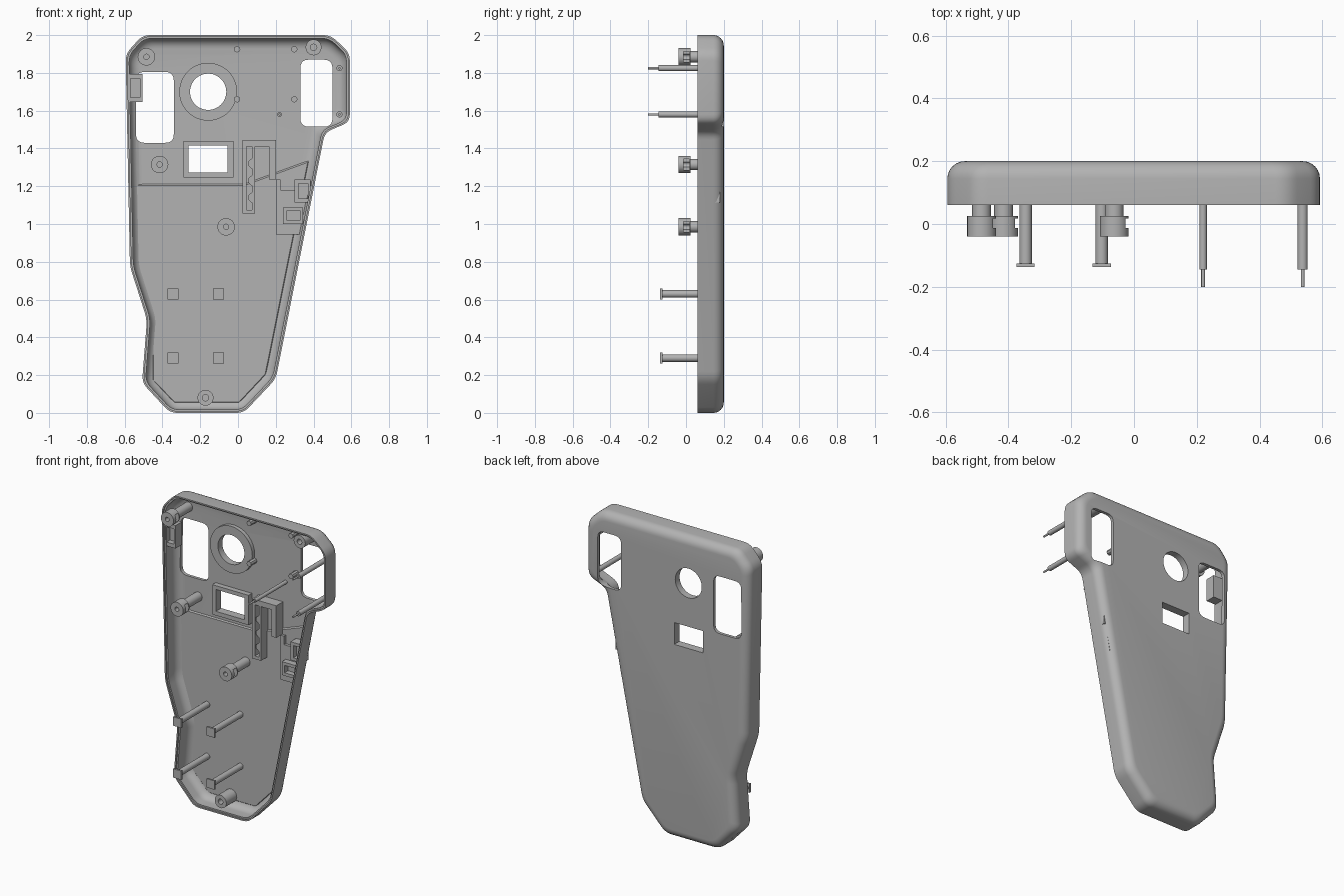
import bpy, bmesh, math
from mathutils import Vector

cube = bpy.data.objects.get("Cube")
if cube:
    bpy.data.objects.remove(cube, do_unlink=True)

grey = bpy.data.materials.new("plain grey")
grey.use_nodes = True
COLOR = (0.45, 0.45, 0.45, 1)
grey.diffuse_color = COLOR
grey.node_tree.nodes["Principled BSDF"].inputs["Base Color"].default_value = COLOR

FRONT, FLOOR, BACK = 0.06, 0.18, 0.2


def inset(pts, d):
    """Move a counter-clockwise outline inward by d."""
    out = []
    for i, p in enumerate(pts):
        p = Vector(p)
        a = (p - Vector(pts[i - 1])).normalized()
        b = (Vector(pts[(i + 1) % len(pts)]) - p).normalized()
        n1, n2 = Vector((-a.y, a.x)), Vector((-b.y, b.x))
        out.append(p + (n1 + n2) * d / (1 + n1.dot(n2)))
    return out


def rounded(pts, r, steps=5):
    """Replace every corner by a short curve."""
    out = []
    for i, p in enumerate(pts):
        p = Vector(p)
        a = p + (Vector(pts[i - 1]) - p).normalized() * r
        b = p + (Vector(pts[(i + 1) % len(pts)]) - p).normalized() * r
        for k in range(steps + 1):
            t = k / steps
            out.append(a * (1 - t) ** 2 + p * 2 * t * (1 - t) + b * t * t)
    return out


def circle(x, z, r, n=32):
    return [(x + r * math.cos(math.tau * i / n), z + r * math.sin(math.tau * i / n))
            for i in range(n)]


def rect(x0, x1, z0, z1):
    return [(x0, z0), (x1, z0), (x1, z1), (x0, z1)]


def loft(name, rings):
    """Closed solid through a list of (xz outline, y) rings."""
    bm = bmesh.new()
    loops = [[bm.verts.new((p[0], y, p[1])) for p in pts] for pts, y in rings]
    for a, b in zip(loops, loops[1:]):
        for i in range(len(a)):
            j = (i + 1) % len(a)
            bm.faces.new((a[i], a[j], b[j], b[i]))
    bm.faces.new(loops[0])
    bm.faces.new(loops[-1])
    bmesh.ops.recalc_face_normals(bm, faces=bm.faces)
    mesh = bpy.data.meshes.new(name)
    bm.to_mesh(mesh)
    bm.free()
    mesh.materials.append(grey)
    ob = bpy.data.objects.new(name, mesh)
    bpy.context.collection.objects.link(ob)
    return ob


def prism(name, pts, y0, y1):
    return loft(name, [(pts, y0), (pts, y1)])


def activate(ob):
    bpy.ops.object.select_all(action='DESELECT')
    ob.select_set(True)
    bpy.context.view_layer.objects.active = ob


def cut(ob, cutter):
    activate(ob)
    mod = ob.modifiers.new("cut", 'BOOLEAN')
    mod.operation, mod.solver, mod.object = 'DIFFERENCE', 'EXACT', cutter
    bpy.ops.object.modifier_apply(modifier=mod.name)


def drop(ob):
    bpy.data.objects.remove(ob, do_unlink=True)


# Shell: outline swept through a filleted wall profile, open to the front
outline = [(-0.505, 2.0), (-0.595, 1.9), (-0.572, 0.775), (-0.482, 0.495),
           (-0.508, 0.16), (-0.36, 0.0), (0.03, 0.0), (0.2, 0.18),
           (0.46, 1.485), (0.592, 1.54), (0.592, 1.905), (0.49, 2.0)]
angles = [math.radians(15 * k) for k in range(7)]
R, WALL = 0.055, 0.018
outer = [(R * (1 - math.cos(t)), BACK - R + R * math.sin(t)) for t in reversed(angles)]
inner = [(WALL + R * (1 - math.cos(t)), FLOOR - R + R * math.sin(t)) for t in angles]
lip = [(0, FRONT), (0.009, FRONT), (0.009, FRONT + 0.01), (WALL, FRONT + 0.01)]
shell = loft("shell", [(rounded(inset(outline, d), 0.04), y)
                       for d, y in outer + lip + inner])

# Raised surrounds of the round and rectangular openings
ring = prism("round_surround", circle(-0.158, 1.7, 0.153, 48), 0.155, FLOOR + 0.005)
frame = prism("rectangular_surround", rect(-0.288, -0.025, 1.245, 1.44), 0.145, FLOOR + 0.005)

# Openings through the back
openings = [
    (rounded(rect(-0.54, -0.34, 1.43, 1.805), 0.045), [shell]),
    (rounded(rect(0.33, 0.5, 1.515, 1.87), 0.045), [shell]),
    (circle(-0.158, 1.7, 0.096, 48), [shell, ring]),
    (rect(-0.262, -0.055, 1.272, 1.415), [shell, frame])]
for pts, targets in openings:
    cutter = prism("opening_cutter", pts, 0.1, 0.3)
    for ob in targets:
        cut(ob, cutter)
    drop(cutter)

# Slightly raised lower floor with a sloping upper edge
lower = [(-0.55, 1.215), (-0.55, 0.77), (-0.46, 0.5), (-0.46, 0.17), (-0.34, 0.045),
         (0.01, 0.045), (0.155, 0.2), (0.385, 1.345), (0.03, 1.215)]
lower_floor = loft("lower_floor", [(inset(lower, 0.012), FLOOR - 0.007), (lower, FLOOR + 0.004)])

# Tall screw bosses with a slotted collar
for i, (x, z) in enumerate([(-0.485, 1.885), (-0.415, 1.315), (-0.063, 0.985)]):
    collar, post = circle(x, z, 0.046), circle(x, z, 0.03)
    boss = loft(f"tall_boss_{i + 1}", [(collar, -0.04), (collar, 0.025), (post, 0.025),
                                       (post, FLOOR + 0.005)])
    for cutter in (prism("bore_cutter", circle(x, z, 0.014), -0.1, 0.1),
                   prism("slot_cutter", rect(x, x + 0.1, z - 0.028, z + 0.028), -0.012, 0.018)):
        cut(boss, cutter)
        drop(cutter)

# Short screw bosses
for i, (x, z) in enumerate([(0.4, 1.935), (-0.172, 0.08)]):
    boss = prism(f"short_boss_{i + 1}", circle(x, z, 0.042), 0.065, FLOOR + 0.005)
    cutter = prism("bore_cutter", circle(x, z, 0.017), 0.0, 0.13)
    cut(boss, cutter)
    drop(cutter)

# Square-headed pegs
for x in (-0.345, -0.103):
    for z in (0.29, 0.63):
        prism("peg_post", circle(x, z, 0.02, 24), -0.13, FLOOR + 0.005)
        h = 0.029
        prism("peg_head", rect(x - h, x + h, z - h, z + h), -0.137, -0.125)

# Slim stepped pins
for x, z, r in [(0.537, 1.825, 0.016), (0.537, 1.58, 0.016), (0.22, 1.58, 0.012)]:
    shaft, tip = circle(x, z, r, 24), circle(x, z, 0.006, 24)
    loft("stepped_pin", [(tip, -0.2), (tip, -0.145), (shaft, -0.145), (shaft, FLOOR)])

# Small locating studs around the upper floor
for x in (-0.005, 0.298):
    for z in (1.66, 1.925):
        prism("locating_stud", circle(x, z, 0.017, 8), 0.12, FLOOR + 0.005)

# Hook-shaped bracket with a notched channel
TOP = 0.11
prism("bracket_top", rect(0.025, 0.2, 1.41, 1.445), TOP, FLOOR)
prism("bracket_right_leg", rect(0.165, 0.2, 1.235, 1.41), TOP, FLOOR)
prism("bracket_left_wall", rect(0.025, 0.046, 1.055, 1.41), TOP, FLOOR)
prism("bracket_inner_wall", rect(0.074, 0.09, 1.055, 1.41), TOP, FLOOR)
prism("bracket_foot", rect(0.046, 0.074, 1.055, 1.075), TOP, FLOOR)
for z in (1.14, 1.23, 1.32):
    prism("bracket_notch", [(0.055, z - 0.012), (0.076, z - 0.03),
                            (0.076, z + 0.03), (0.055, z + 0.012)], TOP, FLOOR)

# Stepped pad with two open pockets beside the slanted wall
prism("side_pad", [(0.2, 0.945), (0.34, 0.945), (0.385, 1.18), (0.225, 1.18),
                   (0.225, 1.235), (0.2, 1.235)], 0.155, FLOOR)
for name, x0, x1, z0, z1 in [("lower_pocket", 0.237, 0.345, 1.0, 1.088),
                             ("upper_pocket", 0.3, 0.385, 1.115, 1.235)]:
    pocket = prism(name, rect(x0, x1, z0, z1), 0.115, FLOOR)
    cutter = prism("pocket_cutter", rect(x0 + 0.02, x1 - 0.015, z0 + 0.02, z1 - 0.02), 0.0, 0.15)
    cut(pocket, cutter)
    drop(cutter)

# Side clip overlapping the left opening
clip = prism("side_clip", rect(-0.585, -0.505, 1.645, 1.795), 0.075, 0.14)
cutter = prism("clip_cutter", rect(-0.57, -0.518, 1.67, 1.77), 0.0, 0.11)
cut(clip, cutter)
drop(cutter)

# Smooth curved faces, sharp edges kept
for ob in bpy.context.collection.objects:
    if ob.type == 'MESH' and grey.name in ob.data.materials:
        activate(ob)
        bpy.ops.object.shade_smooth_by_angle(angle=math.radians(32))
